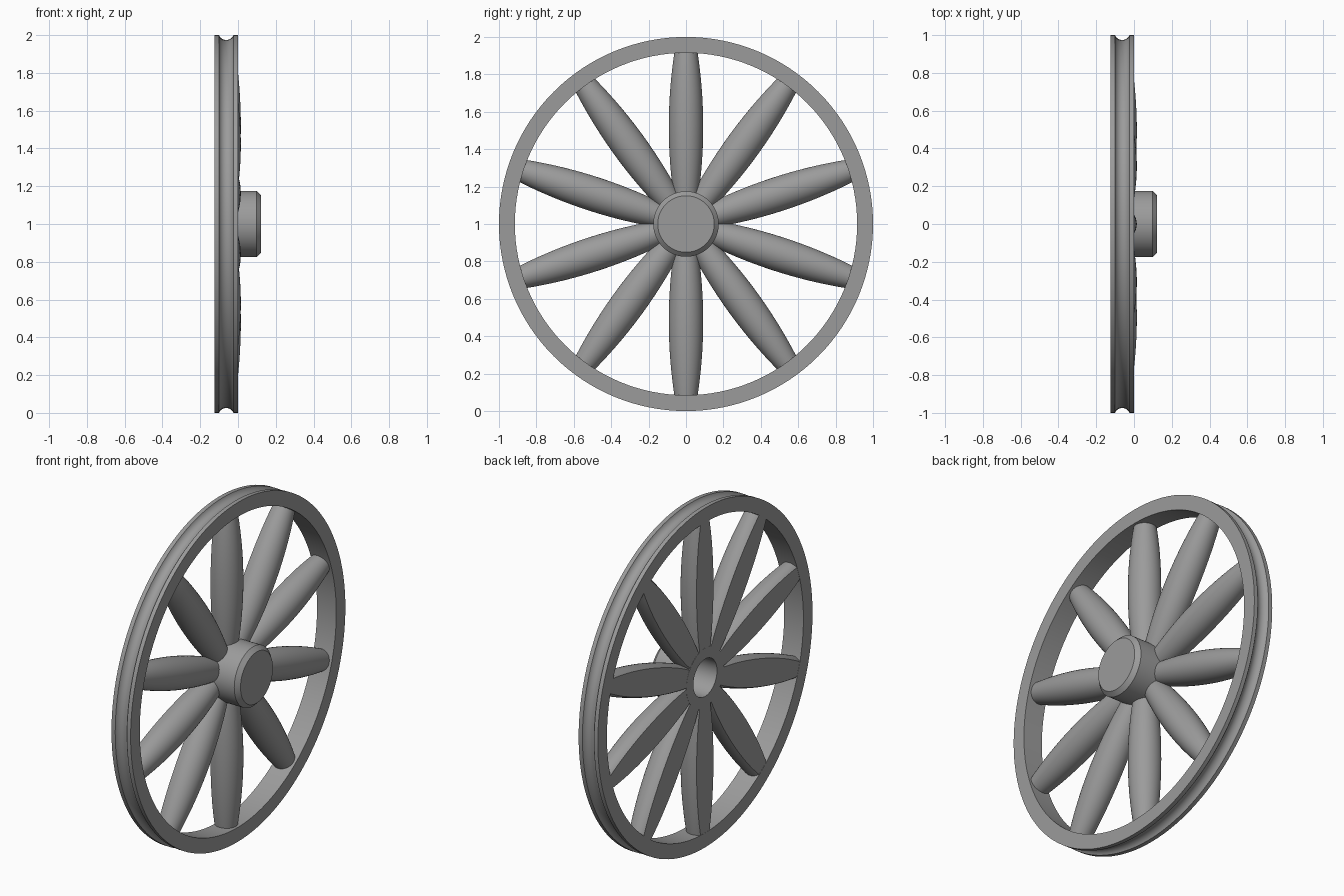
import bpy, bmesh, math
from mathutils import Matrix, Vector

if "Cube" in bpy.data.objects:
    bpy.data.objects.remove(bpy.data.objects["Cube"])

grey = bpy.data.materials.new("iron grey")
grey.diffuse_color = (0.33, 0.33, 0.33, 1)
grey.use_nodes = True
grey.node_tree.nodes["Principled BSDF"].inputs["Base Color"].default_value = grey.diffuse_color


def finish(bm, name):
    bmesh.ops.remove_doubles(bm, verts=bm.verts, dist=1e-5)
    bmesh.ops.recalc_face_normals(bm, faces=bm.faces)
    mesh = bpy.data.meshes.new(name)
    bm.to_mesh(mesh)
    bm.free()
    mesh.materials.append(grey)
    ob = bpy.data.objects.new(name, mesh)
    bpy.context.collection.objects.link(ob)
    bpy.ops.object.select_all(action='DESELECT')
    ob.select_set(True)
    bpy.context.view_layer.objects.active = ob
    bpy.ops.object.shade_smooth_by_angle(angle=math.radians(30))
    return ob


def spin(profile, axis, steps, closed=False):
    """Turn a line of points fully around an axis through the origin."""
    bm = bmesh.new()
    vs = [bm.verts.new(p) for p in profile]
    pairs = list(zip(vs, vs[1:])) + ([(vs[-1], vs[0])] if closed else [])
    edges = [bm.edges.new(p) for p in pairs]
    bmesh.ops.spin(bm, geom=vs + edges, cent=(0, 0, 0), axis=axis,
                   angle=math.tau, steps=steps, use_duplicate=False)
    bmesh.ops.remove_doubles(bm, verts=bm.verts, dist=1e-5)
    return bm


CENTRE = Vector((0, 0, 1))
BACK, FRONT = -0.125, 0.0

# Rim with a round groove around its tread
mid, half, depth = -0.0625, 0.038, 0.026
radius = (half ** 2 + depth ** 2) / (2 * depth)
span = math.asin(half / radius)
groove = []
for i in range(13):
    a = -span + 2 * span * i / 12
    groove.append((mid + radius * math.sin(a), 0,
                   1 - depth + radius * (1 - math.cos(a))))
section = [(BACK, 0, 0.915), (BACK, 0, 1)] + groove + [(FRONT, 0, 1), (FRONT, 0, 0.915)]
bm = spin(section, (1, 0, 0), 128, closed=True)
bmesh.ops.translate(bm, verts=bm.verts, vec=CENTRE)
finish(bm, "rim")

# Hub with a chamfered nose and a blind bore at the back
section = [(0.02, 0, 0), (0.02, 0, 0.11), (BACK, 0, 0.11), (BACK, 0, 0.175),
           (0.098, 0, 0.175), (0.122, 0, 0.151), (0.122, 0, 0)]
bm = spin(section, (1, 0, 0), 64)
bmesh.ops.translate(bm, verts=bm.verts, vec=CENTRE)
finish(bm, "hub")

# Ten barrel-shaped spokes, sliced flat at the back
start, end = 0.13, 0.93
section = [(0, 0, start)]
for i in range(21):
    t = start + (end - start) * i / 20
    section.append((0.092 - 0.19 * (t - 0.52) ** 2, 0, t))
section.append((0, 0, end))
for n in range(10):
    bm = spin(section, (0, 0, 1), 40)
    bmesh.ops.translate(bm, verts=bm.verts, vec=(-0.077, 0, 0))
    cut = bmesh.ops.bisect_plane(bm, geom=bm.verts[:] + bm.edges[:] + bm.faces[:],
                                 plane_co=(BACK + 0.001, 0, 0), plane_no=(-1, 0, 0),
                                 clear_outer=True)
    rim_edges = [e for e in cut["geom_cut"] if isinstance(e, bmesh.types.BMEdge)]
    bmesh.ops.holes_fill(bm, edges=rim_edges)
    turn = Matrix.Translation(CENTRE) @ Matrix.Rotation(n * math.tau / 10, 4, 'X')
    bmesh.ops.transform(bm, matrix=turn, verts=bm.verts)
    finish(bm, f"spoke_{n + 1}")
